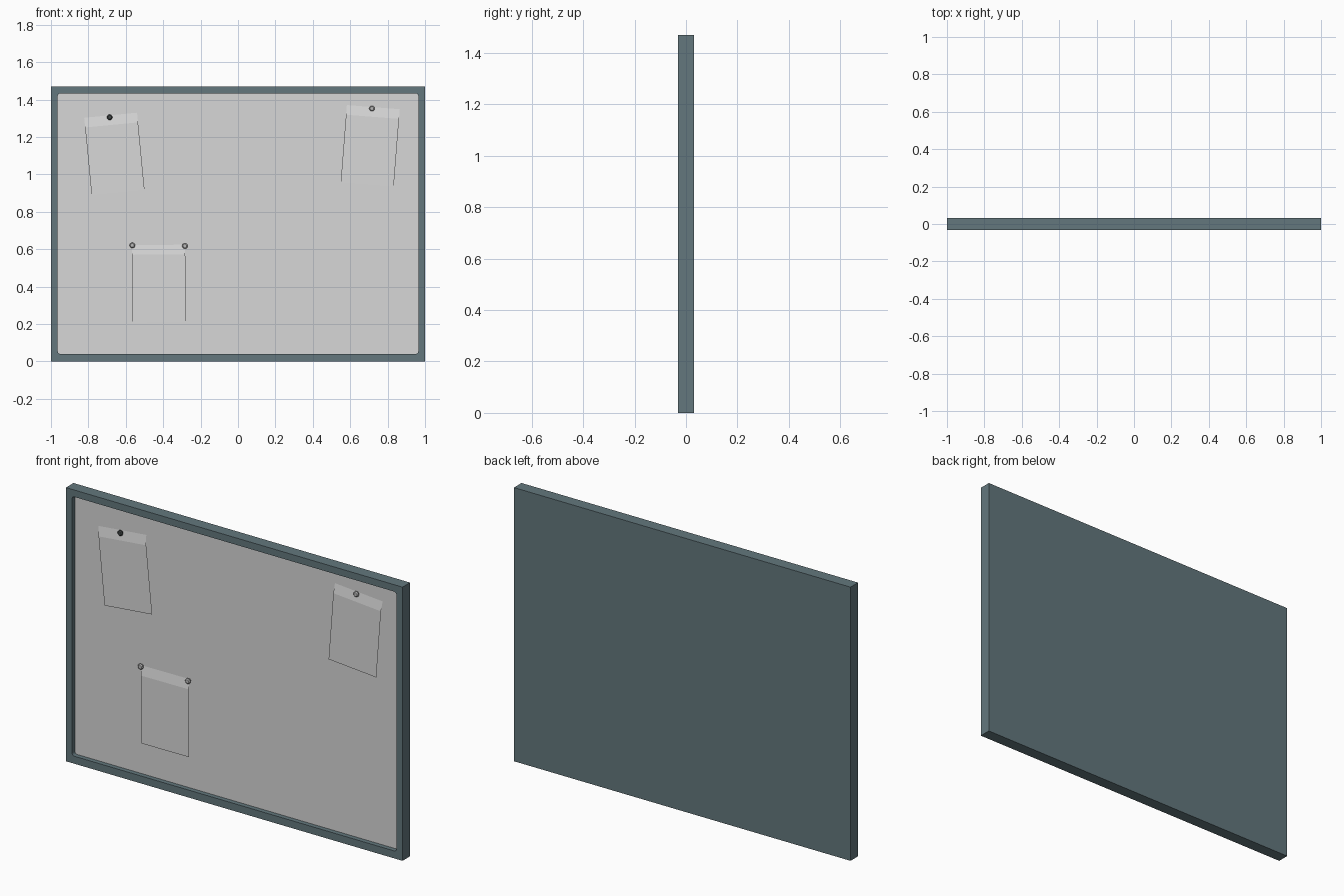
import bpy, bmesh, math
from mathutils import Matrix, Vector

if "Cube" in bpy.data.objects:
    bpy.data.objects.remove(bpy.data.objects["Cube"])

W, H, D = 1.0, 1.47, 0.032      # half width, height, half depth
IX, Z0, Z1 = 0.964, 0.04, 1.433  # opening limits
BOARD_Y = -0.007                # recessed board face


def material(name, rgb):
    m = bpy.data.materials.new(name)
    m.diffuse_color = (*rgb, 1)
    m.use_nodes = True
    m.node_tree.nodes["Principled BSDF"].inputs["Base Color"].default_value = m.diffuse_color
    return m


slate = material("slate_frame", (0.125, 0.185, 0.205))
white = material("board_white", (0.68, 0.68, 0.68))
paper_mat = material("paper_white", (0.69, 0.69, 0.69))
grey = material("pin_grey", (0.5, 0.5, 0.5))
black = material("pin_black", (0.06, 0.07, 0.07))


def make(name, bm, mat):
    me = bpy.data.meshes.new(name)
    bm.to_mesh(me)
    bm.free()
    me.materials.append(mat)
    ob = bpy.data.objects.new(name, me)
    bpy.context.collection.objects.link(ob)
    return ob


# Rounded opening, one arc per corner, counter-clockwise seen from the front
R, N = 0.014, 4
corners = [(1, Z0, -90), (1, Z1, 0), (-1, Z1, 90), (-1, Z0, 180)]
arcs = []
for sx, z, start in corners:
    cx, cz = sx * (IX - R), z + (R if z == Z0 else -R)
    arcs.append([(cx + R * math.cos(math.radians(start + 90 * i / N)),
                  cz + R * math.sin(math.radians(start + 90 * i / N)))
                 for i in range(N + 1)])

# Frame: front rim, inner wall, outer sides and solid back
bm = bmesh.new()
out = [(W, 0), (W, H), (-W, H), (-W, 0)]
front = [bm.verts.new((x, -D, z)) for x, z in out]
back = [bm.verts.new((x, D, z)) for x, z in out]
rim = [[bm.verts.new((x, -D, z)) for x, z in a] for a in arcs]
low = [[bm.verts.new((x, BOARD_Y, z)) for x, z in a] for a in arcs]
for i in range(4):
    j = (i + 1) % 4
    bm.faces.new([front[i], front[j], back[j], back[i]])
    bm.faces.new([front[i], front[j], rim[j][0], rim[i][-1]])
    for k in range(N):
        bm.faces.new([front[i], rim[i][k + 1], rim[i][k]])
bm.faces.new(back)
ring, ring_low = sum(rim, []), sum(low, [])
for i in range(len(ring)):
    j = (i + 1) % len(ring)
    bm.faces.new([ring[i], ring[j], ring_low[j], ring_low[i]])
floor = bm.faces.new(ring_low)
floor.material_index = 1          # board surface closes the recess
bmesh.ops.recalc_face_normals(bm, faces=bm.faces)
board = make("framed_board", bm, slate)
board.data.materials.append(white)


# Paper sheets: top strip slopes out from the board, the rest hangs flat
def paper(name, x, z, angle, w=0.284, h=0.416):
    bm = bmesh.new()
    profile = [(h / 2, -0.001), (h / 2 - 0.052, -0.009), (-h / 2, -0.008)]
    rows = [[bm.verts.new((sx * w / 2, y, pz)) for sx in (-1, 1)]
            for pz, y in profile]
    for a, b in zip(rows, rows[1:]):
        bm.faces.new([a[0], b[0], b[1], a[1]])
    bm.transform(Matrix.Translation((x, BOARD_Y, z))
                 @ Matrix.Rotation(math.radians(-angle), 4, 'Y'))
    make(name, bm, paper_mat)


paper("paper_upper_left", -0.661, 1.109, 5.5)
paper("paper_upper_right", 0.707, 1.152, -4.5)
paper("paper_lower", -0.423, 0.415, 0.4)


# Push pins: short shaft with a rounded head
def pin(name, x, z, mat):
    bm = bmesh.new()
    profile = [(0.009, 0), (0.009, -0.008), (0.015, -0.010),
               (0.015, -0.015), (0.010, -0.019)]
    S = 10
    rings = [[bm.verts.new((x + r * math.cos(2 * math.pi * i / S), BOARD_Y + y,
                            z + r * math.sin(2 * math.pi * i / S)))
              for i in range(S)] for r, y in profile]
    for a, b in zip(rings, rings[1:]):
        for i in range(S):
            j = (i + 1) % S
            bm.faces.new([a[i], a[j], b[j], b[i]])
    bm.faces.new(rings[0])
    bm.faces.new(rings[-1])
    bmesh.ops.recalc_face_normals(bm, faces=bm.faces)
    make(name, bm, mat)


pin("pin_upper_left", -0.686, 1.305, black)
pin("pin_upper_right", 0.716, 1.352, grey)
pin("pin_lower_left", -0.565, 0.62, grey)
pin("pin_lower_right", -0.284, 0.617, grey)
